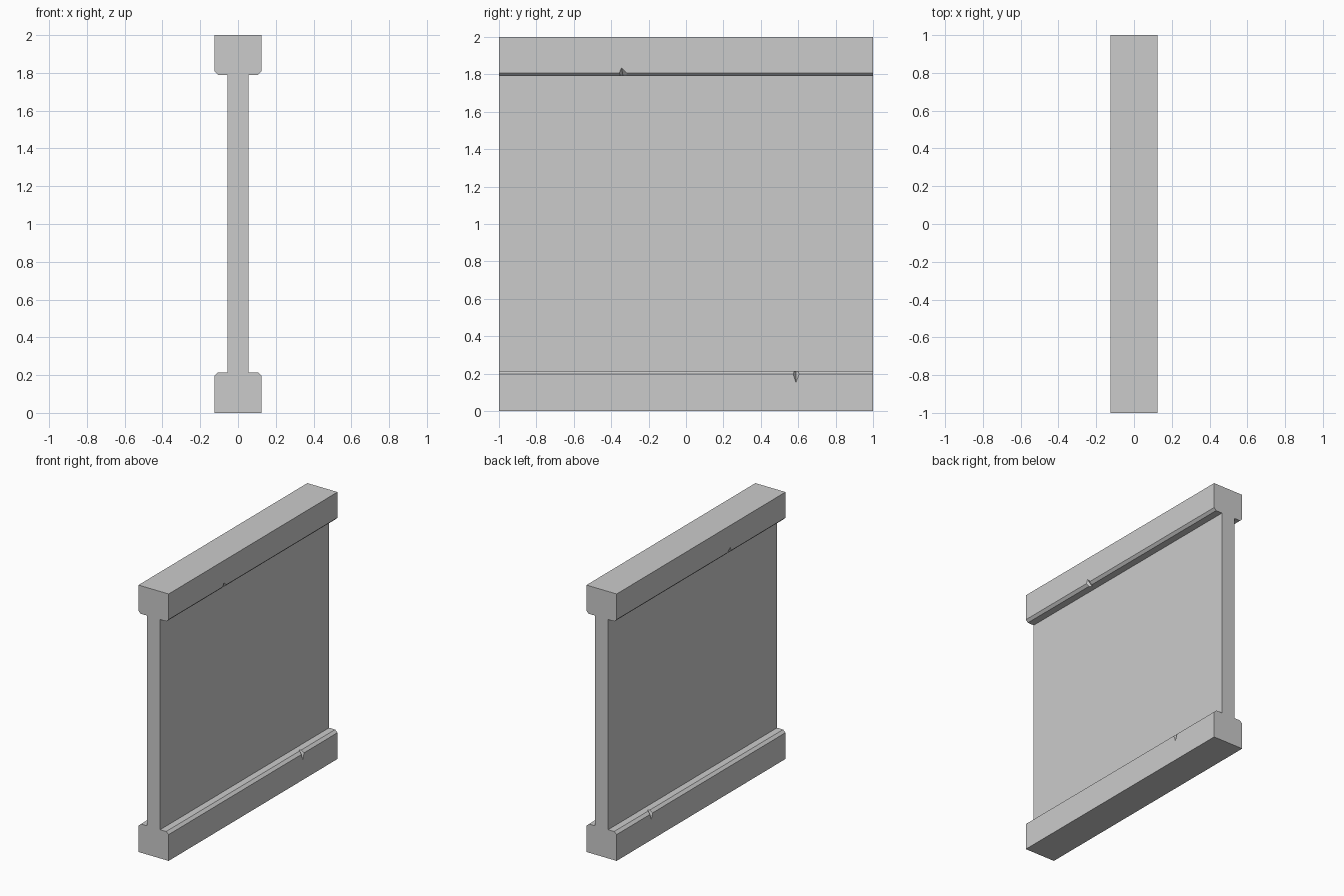
import bpy
import bmesh

if "Cube" in bpy.data.objects:
    bpy.data.objects.remove(bpy.data.objects["Cube"])


def make_object(name, bm):
    bmesh.ops.recalc_face_normals(bm, faces=bm.faces)
    mesh = bpy.data.meshes.new(name)
    bm.to_mesh(mesh)
    bm.free()
    obj = bpy.data.objects.new(name, mesh)
    bpy.context.collection.objects.link(obj)
    return obj


# Wall panel: half profile (x, z) mirrored into a thin web with two chamfered rails
half = [(0.125, 0), (0.125, 0.197), (0.105, 0.215), (0.055, 0.215),
        (0.055, 1.79), (0.107, 1.79), (0.125, 1.808), (0.125, 2)]
profile = half + [(-x, z) for x, z in reversed(half)]
bm = bmesh.new()
face = bm.faces.new([bm.verts.new((x, -1, z)) for x, z in profile])
ext = bmesh.ops.extrude_face_region(bm, geom=[face])
verts = [v for v in ext["geom"] if isinstance(v, bmesh.types.BMVert)]
bmesh.ops.translate(bm, verts=verts, vec=(0, 2, 0))
panel = make_object("wall_panel", bm)


# Chips: small pyramids cut from the rail edges on both sides
def add_chip(bm, side, outline, apex):
    base = [bm.verts.new((side * 0.135, y, z)) for y, z in outline]
    tip = bm.verts.new((side * apex[0], apex[1], apex[2]))
    bm.faces.new(base)
    for i in range(3):
        bm.faces.new((base[i], base[(i + 1) % 3], tip))


bm = bmesh.new()
for side in (1, -1):
    add_chip(bm, side, [(0.558, 0.225), (0.622, 0.225), (0.588, 0.135)],
             (0.085, 0.588, 0.223))
    add_chip(bm, side, [(-0.378, 1.78), (-0.275, 1.78), (-0.347, 1.848)],
             (0.085, -0.335, 1.782))
chips = make_object("chip_cutter", bm)
chips.hide_render = True

cut = panel.modifiers.new("chips", "BOOLEAN")
cut.operation = "DIFFERENCE"
cut.solver = "EXACT"
cut.object = chips
bpy.context.view_layer.objects.active = panel
panel.select_set(True)
bpy.ops.object.modifier_apply(modifier=cut.name)
bpy.data.objects.remove(chips)
